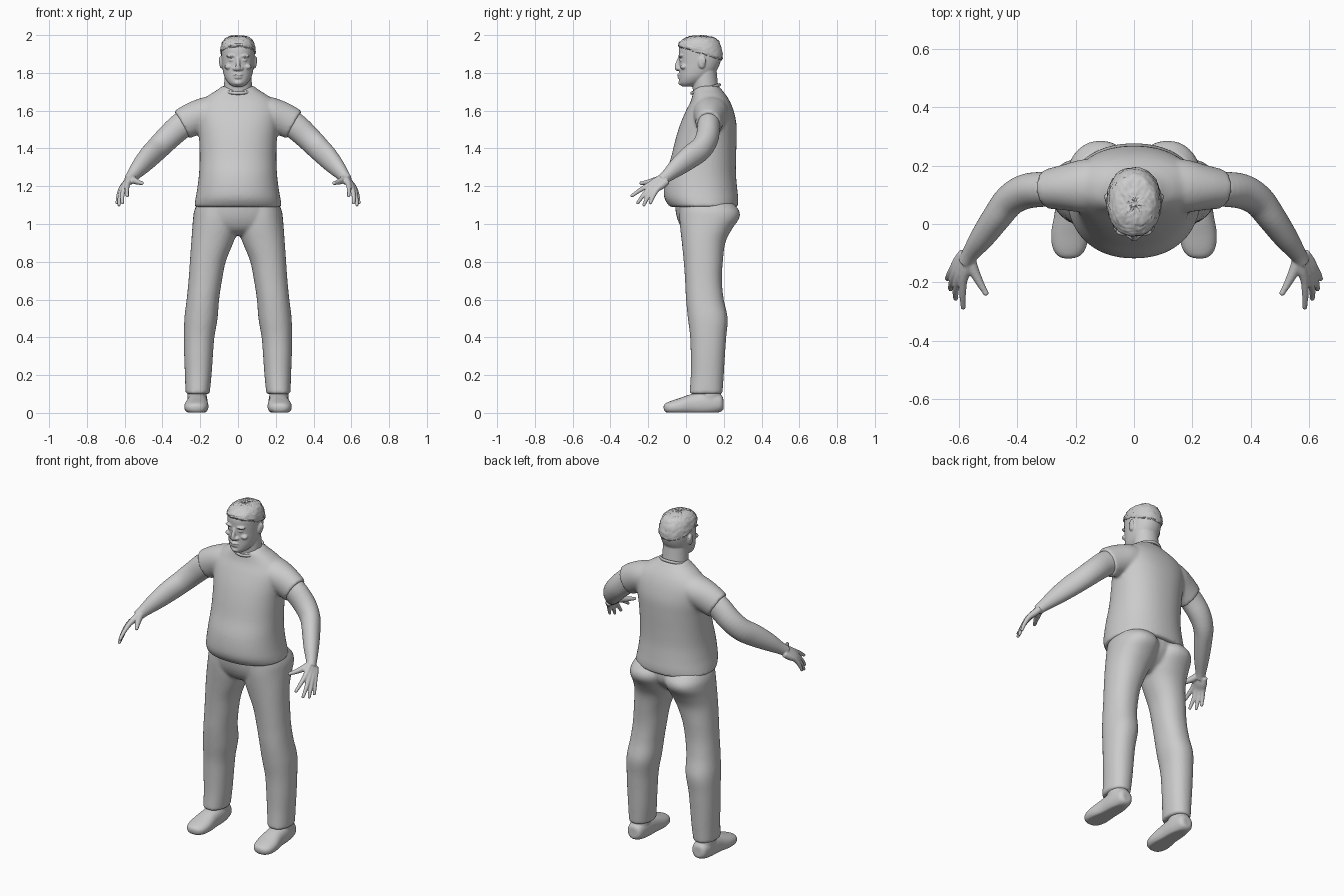
import bpy, bmesh, math, random
from mathutils import Vector

random.seed(4)
grey = bpy.data.materials.new("plain grey")
grey.diffuse_color = (0.6, 0.6, 0.6, 1)


def spline(keys, steps):
    """Smooth a list of key tuples."""
    out = []
    for i in range(len(keys) - 1):
        p = [keys[max(0, min(len(keys) - 1, i + k))] for k in (-1, 0, 1, 2)]
        for s in range(steps):
            t = s / steps
            out.append([b + 0.5 * t * (c - a + t * (2*a - 5*b + 4*c - d + t * (3*(b - c) + d - a)))
                        for a, b, c, d in zip(*p)])
    out.append(list(keys[-1]))
    return out


def tube(bm, keys, sx=1, flat=False, n=32, steps=4, power=2.0):
    """Loft ellipses through keys (x, y, z, width radius, height radius)."""
    pts = spline(keys, steps)
    rings = []
    for i, (x, y, z, a, b) in enumerate(pts):
        if flat:
            u, v = Vector((1, 0, 0)), Vector((0, 1, 0))
        else:
            t = Vector(pts[min(i + 1, len(pts) - 1)][:3]) - Vector(pts[max(i - 1, 0)][:3])
            u = t.cross(Vector((0, 0, 1))).normalized()
            v = u.cross(t).normalized()
        ring = []
        for k in range(n):
            c, s = math.cos(2 * math.pi * k / n), math.sin(2 * math.pi * k / n)
            c = math.copysign(abs(c) ** (2 / power), c)
            s = math.copysign(abs(s) ** (2 / power), s)
            p = Vector((x, y, z)) + u * a * c + v * b * s
            ring.append(bm.verts.new((p.x * sx, p.y, p.z)))
        rings.append(ring)
    for r, q in zip(rings, rings[1:]):
        for k in range(n):
            bm.faces.new((r[k], r[(k + 1) % n], q[(k + 1) % n], q[k]))
    bm.faces.new(rings[0])
    bm.faces.new(rings[-1])
    return [v for r in rings for v in r]


def stack(bm, rows, sx=1, **kw):
    """Horizontal sections given as (z, x0, x1, y0, y1)."""
    return tube(bm, [((a + b) / 2, (c + d) / 2, z, (b - a) / 2, (d - c) / 2)
                     for z, a, b, c, d in rows], sx, flat=True, **kw)


def body(rows):
    """Symmetric sections given as (z, half width, y0, y1)."""
    return [(z, -w, w, c, d) for z, w, c, d in rows]


def ball(bm, loc, size):
    r = bmesh.ops.create_uvsphere(bm, u_segments=20, v_segments=14, radius=1)
    for v in r["verts"]:
        v.co = Vector([c * s + l for c, s, l in zip(v.co, size, loc)])


def finish(name, bm, voxel=0, smooth=0):
    bmesh.ops.recalc_face_normals(bm, faces=bm.faces)
    me = bpy.data.meshes.new(name)
    bm.to_mesh(me)
    bm.free()
    me.materials.append(grey)
    for p in me.polygons:
        p.use_smooth = True
    ob = bpy.data.objects.new(name, me)
    bpy.context.collection.objects.link(ob)
    if voxel:
        m = ob.modifiers.new("fuse", 'REMESH')
        m.mode, m.voxel_size, m.use_smooth_shade = 'VOXEL', voxel, True
        m = ob.modifiers.new("soften", 'SMOOTH')
        m.factor, m.iterations = 0.5, smooth
    return ob


# Shirt: torso with two short sleeves
bm = bmesh.new()
stack(bm, body([(1.09, .232, -.085, .275), (1.13, .226, -.112, .277), (1.18, .217, -.118, .272),
                (1.26, .207, -.108, .265), (1.35, .203, -.08, .265), (1.45, .206, -.055, .268),
                (1.53, .215, -.03, .267), (1.60, .22, .0, .252), (1.65, .195, .025, .232),
                (1.685, .15, .035, .21), (1.71, .11, .04, .19), (1.73, .085, .06, .175)]), power=2.2, n=48)
for sx in (1, -1):
    tube(bm, [(.10, .135, 1.60, .09, .085), (.17, .13, 1.583, .092, .088),
              (.24, .125, 1.555, .078, .088), (.297, .12, 1.525, .068, .083)], sx)
finish("shirt", bm, .009, 5)

# Collar: thin band tilted down at the front
bm = bmesh.new()
N, M = 40, 8
grid = [[bm.verts.new(((.08 + .006 * math.cos(b)) * math.cos(a),
                       .104 + (.075 + .006 * math.cos(b)) * math.sin(a),
                       1.715 + .022 * math.sin(a) + .009 * math.sin(b)))
         for b in [2 * math.pi * j / M for j in range(M)]]
        for a in [2 * math.pi * i / N for i in range(N)]]
for i in range(N):
    for j in range(M):
        bm.faces.new((grid[i][j], grid[(i + 1) % N][j],
                      grid[(i + 1) % N][(j + 1) % M], grid[i][(j + 1) % M]))
finish("collar", bm)

# Trousers: hips and two legs
bm = bmesh.new()
stack(bm, body([(1.12, .215, -.06, .25), (1.05, .23, -.052, .25), (1.0, .225, -.035, .22),
                (.965, .17, -.01, .18), (.94, .08, .03, .14)]), n=40)
for sx in (1, -1):
    stack(bm, [(1.11, .0, .215, -.035, .25), (1.07, -.005, .232, -.035, .282), (1.03, -.005, .238, -.035, .282),
               (.97, .0, .243, -.03, .242), (.9, .025, .248, -.022, .208), (.8, .065, .255, -.012, .195),
               (.7, .085, .262, -.005, .19), (.6, .1, .272, .0, .2), (.5, .108, .284, .01, .221),
               (.4, .125, .286, .022, .213), (.3, .133, .285, .025, .206), (.2, .14, .281, .025, .2),
               (.1, .15, .278, .018, .193)], sx, power=2.2)
finish("trousers", bm, .009, 4)

# Shoes with flat soles, and ankles
bm = bmesh.new()
for sx in (1, -1):
    vs = tube(bm, [(.215, .198, .05, .025, .03), (.215, .182, .05, .045, .046), (.215, .12, .052, .054, .062),
                   (.216, .04, .045, .056, .056), (.22, -.03, .034, .064, .044), (.223, -.08, .028, .058, .034),
                   (.224, -.108, .026, .04, .024), (.224, -.118, .025, .015, .01)], sx, power=2.3)
    for v in vs:
        v.co.z = max(v.co.z, .002)
    stack(bm, [(.03, .165, .265, .06, .185), (.09, .165, .268, .055, .185), (.14, .17, .265, .06, .18)], sx)
finish("shoes", bm, .006, 3)

# Arms with hands: forearm, four fingers and thumb
fingers = [((.586, -.195, 1.208), (.588, -.245, 1.178), (.586, -.285, 1.15)),
           ((.602, -.186, 1.195), (.612, -.226, 1.152), (.612, -.255, 1.112)),
           ((.614, -.172, 1.186), (.626, -.204, 1.14), (.63, -.222, 1.102)),
           ((.62, -.153, 1.183), (.634, -.175, 1.145), (.64, -.188, 1.112))]
for side, sx in (("left", 1), ("right", -1)):
    bm = bmesh.new()
    tube(bm, [(.22, .125, 1.565, .06, .07), (.30, .12, 1.52, .06, .07), (.37, .112, 1.457, .06, .066),
              (.425, .082, 1.402, .055, .064), (.47, .025, 1.357, .05, .062), (.52, -.045, 1.302, .042, .05),
              (.56, -.1, 1.255, .03, .034), (.578, -.13, 1.232, .026, .03)], sx)
    for i, (k, m, t) in enumerate(fingers):
        w = (.566 + .006 * i, -.118 + .006 * i, 1.25 - .008 * i)
        mid = [(a + b) / 2 for a, b in zip(w, k)]
        tube(bm, [(*w, .018, .018), (*mid, .019, .019), (*k, .0145, .0145), (*m, .0115, .0115),
                  (*t, .009, .009)], sx, n=14)
        ball(bm, (t[0] * sx, t[1], t[2]), (.0095,) * 3)
    tube(bm, [(.565, -.115, 1.245, .02, .02), (.552, -.155, 1.232, .019, .019),
              (.53, -.2, 1.222, .014, .014), (.51, -.235, 1.216, .01, .01)], sx, n=14)
    ball(bm, (.509 * sx, -.237, 1.216), (.0105,) * 3)
    finish(side + "_arm", bm, .0045, 4)

# Head: neck, skull, and facial features
bm = bmesh.new()
stack(bm, body([(1.66, .075, .045, .185), (1.72, .074, .035, .172), (1.78, .072, .035, .165),
                (1.84, .07, .045, .16)]))
stack(bm, body([(1.727, .025, -.02, .03), (1.745, .05, -.034, .08), (1.775, .07, -.036, .125),
                (1.81, .08, -.036, .16), (1.85, .085, -.036, .18), (1.89, .088, -.038, .188),
                (1.93, .089, -.037, .189), (1.96, .082, -.024, .176), (1.98, .062, -.005, .15),
                (1.992, .03, .03, .11)]), power=2.15)
tube(bm, [(0, -.034, 1.88, .009, .008), (0, -.045, 1.85, .011, .01), (0, -.05, 1.828, .014, .011),
          (0, -.042, 1.812, .012, .008)], n=16)
ball(bm, (0, -.034, 1.79), (.026, .014, .007))       # upper lip
ball(bm, (0, -.032, 1.776), (.023, .014, .007))      # lower lip
ball(bm, (0, -.026, 1.748), (.024, .015, .014))      # chin
for sx in (1, -1):
    ball(bm, (sx * .034, -.026, 1.889), (.03, .016, .008))    # brow
    ball(bm, (sx * .05, -.012, 1.832), (.022, .018, .014))    # cheekbone
    ball(bm, (sx * .017, -.038, 1.822), (.011, .011, .009))   # nostril
    ball(bm, (sx * .033, -.026, 1.868), (.014, .01, .007))    # eyelid
    ball(bm, (sx * .088, .084, 1.855), (.011, .02, .032))     # ear
    ball(bm, (sx * .095, .092, 1.865), (.007, .014, .022))
finish("head", bm, .0045, 3)

# Cropped curly hair: rough cap, lower at the back
bm = bmesh.new()
cap = stack(bm, body([(1.918, .086, -.034, .188), (1.926, .0925, -.041, .193), (1.945, .092, -.039, .193),
                      (1.968, .082, -.025, .178), (1.985, .064, -.005, .153), (1.995, .035, .03, .11),
                      (1.997, .006, .06, .08)]), n=56, steps=5, power=2.15)
for v in cap:
    low = max(0, min(1, (1.98 - v.co.z) / .05))
    v.co.z -= .3 * (v.co.y - .02) * low
    v.co += Vector([random.uniform(-.0028, .0028) for _ in range(3)])
finish("hair", bm)
